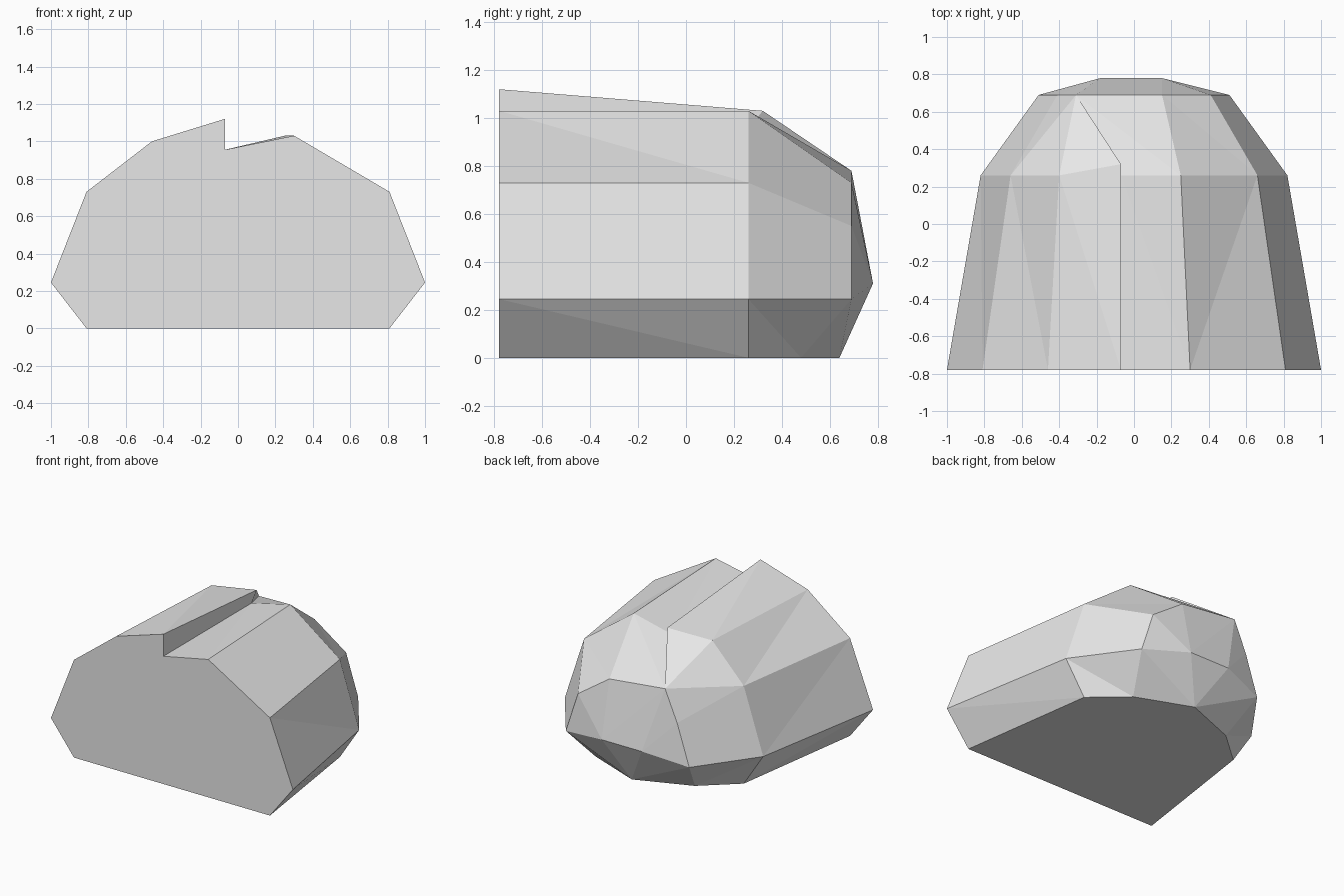
import bpy
import bmesh

cube = bpy.data.objects.get("Cube")
if cube:
    bpy.data.objects.remove(cube, do_unlink=True)

# One plain stone colour
stone = bpy.data.materials.new("light_grey_stone")
stone.use_nodes = True
grey = (0.8, 0.8, 0.8, 1)
stone.diffuse_color = grey
stone.node_tree.nodes["Principled BSDF"].inputs["Base Color"].default_value = grey

bm = bmesh.new()


def ring(profile, y):
    return [bm.verts.new((x, y, z)) for x, z in profile]


def face(*verts):
    bm.faces.new(verts)


# Cross-sections from right foot over the stepped top to left foot
front = ring([(-.81, 0), (-1, .245), (-.81, .73), (-.46, 1), (-.07, 1.12),
              (-.07, .955), (.3, 1.03), (.81, .73), (1, .245), (.81, 0)], -.78)
middle = ring([(-.66, 0), (-.82, .245), (-.66, .73), (-.4, 1), (-.07, 1.03),
               (-.07, .955), (.25, 1.03), (.66, .73), (.82, .245), (.66, 0)], .26)
middle[4].co.y = .32
back = ring([(-.51, .245), (-.41, .55), (-.31, .78),
             (.15, .73), (.41, .55), (.51, .245)], .69)
tip_r, tip_l = ring([(-.18, .31), (.15, .31)], .78)
foot_r, foot_l = ring([(-.41, 0), (.41, 0)], .48)
heel = bm.verts.new((0, .64, 0))

# Body: loft front to middle, folding each panel from its higher front corner
face(*front)
for i in range(len(front) - 1):
    a, b, c, d = front[i], front[i + 1], middle[i + 1], middle[i]
    if a.co.z > b.co.z:
        face(a, b, c)
        face(a, c, d)
    else:
        face(a, b, d)
        face(b, c, d)

# Shoulders sloping down to the back ring, with the step fading out
br, bl = back[:3], back[:2:-1]
for m, b, foot in ((middle[:4], br, foot_r), (middle[:5:-1], bl, foot_l)):
    face(m[0], m[1], foot)
    face(m[1], b[0], foot)
    face(m[1], m[2], b[1], b[0])
    face(m[2], b[2], b[1])
    face(m[2], m[3], b[2])
face(middle[3], middle[4], back[2])
face(middle[4], middle[5], back[2])
face(middle[5], middle[6], back[2])
face(middle[6], back[3], back[2])

# Rounded back end
for b, tip, foot in ((br, tip_r, foot_r), (bl, tip_l, foot_l)):
    face(b[0], b[1], tip)
    face(b[1], b[2], tip)
    face(b[0], foot, heel)
    face(b[0], heel, tip)
face(back[2], back[3], tip_l)
face(back[2], tip_l, tip_r)
face(tip_r, tip_l, heel)

# Flat underside
face(front[0], front[-1], middle[-1], foot_l, heel, foot_r, middle[0])

bmesh.ops.recalc_face_normals(bm, faces=bm.faces)
mesh = bpy.data.meshes.new("boulder")
bm.to_mesh(mesh)
bm.free()
mesh.materials.append(stone)
boulder = bpy.data.objects.new("boulder", mesh)
bpy.context.collection.objects.link(boulder)
